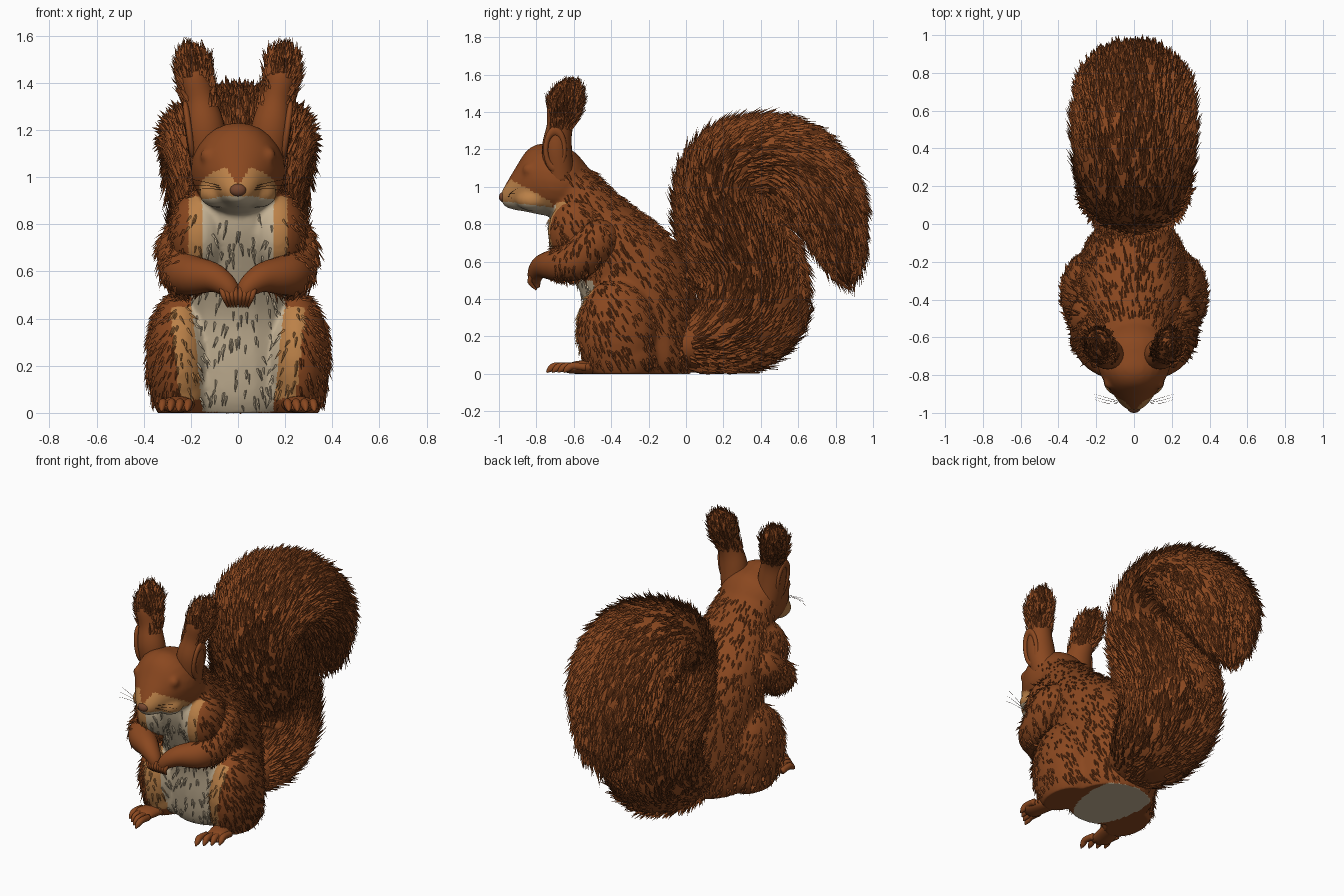
import bpy, bmesh, math, random
from mathutils import Vector, Matrix

random.seed(4)
if "Cube" in bpy.data.objects:
    bpy.data.objects.remove(bpy.data.objects["Cube"])


def material(name, rgb):
    m = bpy.data.materials.new(name)
    m.use_nodes = True
    m.diffuse_color = (*rgb, 1)
    bsdf = m.node_tree.nodes["Principled BSDF"]
    bsdf.inputs["Base Color"].default_value = (*rgb, 1)
    bsdf.inputs["Roughness"].default_value = 0.9
    return m


RUST, CREAM, TAN, DARK, NOSE = range(5)
MATS = [material("rust fur", (0.255, 0.064, 0.014)), material("cream fur", (0.56, 0.45, 0.3)),
        material("tan fur", (0.5, 0.22, 0.065)), material("dark whisker", (0.05, 0.018, 0.007)),
        material("nose brown", (0.19, 0.065, 0.03))]
X, Y, Z = Vector((1, 0, 0)), Vector((0, 1, 0)), Vector((0, 0, 1))


def spline(rings, steps=5):
    """Smooth curve through rings of (x, y, z, half width, half depth)."""
    out = []
    for i in range(len(rings) - 1):
        a, b, c, d = (rings[min(max(i + k, 0), len(rings) - 1)] for k in (-1, 0, 1, 2))
        for s in range(steps):
            t = s / steps
            out.append([0.5 * (2 * q + (r - p) * t + (2 * p - 5 * q + 4 * r - w) * t * t
                               + (3 * q - p - 3 * r + w) * t ** 3)
                        for p, q, r, w in zip(a, b, c, d)])
    return out + [list(rings[-1])]


def loft(bm, rings, axes=None, sides=24):
    """Skin elliptical rings along a spline, with fixed or path-following axes."""
    path = spline(rings)
    loops = []
    for i, r in enumerate(path):
        if axes:
            u, v = axes
        else:
            t = Vector(path[min(i + 1, len(path) - 1)][:3]) - Vector(path[max(i - 1, 0)][:3])
            t.normalize()
            u = (X - t * t.x).normalized()
            v = t.cross(u)
        loops.append([bm.verts.new(Vector(r[:3]) + u * (math.cos(a) * r[3]) + v * (math.sin(a) * r[4]))
                      for a in (2 * math.pi * k / sides for k in range(sides))])
    for p, q in zip(loops, loops[1:]):
        for k in range(sides):
            n = (k + 1) % sides
            bm.faces.new((p[k], p[n], q[n], q[k]))
    bm.faces.new(loops[0])
    bm.faces.new(loops[-1])


def ball(bm, centre, radii):
    bmesh.ops.create_uvsphere(bm, u_segments=24, v_segments=14, radius=1,
                              matrix=Matrix.Translation(centre) @ Matrix.Diagonal((*radii, 1)))


def finish(bm, name, mat=RUST, smooth=True):
    if smooth:
        bmesh.ops.recalc_face_normals(bm, faces=bm.faces[:])
    me = bpy.data.meshes.new(name)
    for m in MATS:
        me.materials.append(m)
    bm.to_mesh(me)
    bm.free()
    ob = bpy.data.objects.new(name, me)
    bpy.context.collection.objects.link(ob)
    for p in me.polygons:
        p.use_smooth = smooth
        if smooth:
            p.material_index = mat
    return ob


def flatten_base(ob):
    for v in ob.data.vertices:
        v.co.z = max(v.co.z, 0)
    ob.data.update()


def fur(ob, count, length, width, lift, flow, allowed):
    """Scatter thin three-sided tufts, coloured like the skin, lying along the flow."""
    faces = [p for p in ob.data.polygons if len(p.vertices) == 4 and allowed(p.center, p.normal)]
    bm = bmesh.new()
    for p in random.choices(faces, [f.area for f in faces], k=count):
        a, b, c, d = (ob.data.vertices[i].co for i in p.vertices)
        s = random.random()
        root = a.lerp(b, s).lerp(d.lerp(c, s), random.random())
        n = p.normal
        g = flow(root)
        g = g - n * g.dot(n)
        if g.length < 0.05:
            continue
        g.normalize()
        side = n.cross(g)
        g = (g + side * random.uniform(-0.2, 0.2) + n * lift * random.uniform(0.6, 1.4)).normalized()
        tip = root + g * length * random.uniform(0.65, 1.2)
        tip.z = max(tip.z, 0.003)
        ring = [bm.verts.new(root + side * width - n * 0.004), bm.verts.new(root + n * width * 0.6),
                bm.verts.new(root - side * width - n * 0.004)]
        top = bm.verts.new(tip)
        for k in range(3):
            bm.faces.new((ring[k], ring[(k + 1) % 3], top)).material_index = p.material_index
    return finish(bm, ob.name + "_fur", smooth=False)


# Body: torso, head, shoulders and haunches fused into one skin
bm = bmesh.new()
loft(bm, [(0, y, z, w, d) for y, z, w, d in (
    (-.22, -.05, .2, .22), (-.23, .05, .27, .27), (-.24, .2, .28, .29), (-.25, .4, .28, .305),
    (-.31, .58, .28, .325), (-.41, .76, .26, .3), (-.53, .92, .21, .21), (-.62, 1.05, .17, .16),
    (-.68, 1.15, .1, .1))], (X, Y))
loft(bm, [(0, y, z, w, h) for y, z, w, h in (
    (-.52, 1, .1, .1), (-.6, 1.02, .18, .17), (-.7, 1.03, .2, .19), (-.78, 1.04, .185, .19),
    (-.85, 1.03, .15, .165), (-.91, .99, .105, .115), (-.96, .955, .065, .065),
    (-.985, .945, .03, .03))], (X, Z))
for s in (1, -1):
    ball(bm, (s * .25, -.37, .23), (.14, .215, .28))
    ball(bm, (s * .24, -.35, .1), (.13, .2, .16))
    ball(bm, (s * .165, -.585, .76), (.125, .155, .18))
    ball(bm, (s * .13, -.84, 1.09), (.03, .035, .035))
    ball(bm, (s * .085, -.82, .93), (.08, .09, .06))
raw = finish(bm, "body_shape")
mod = raw.modifiers.new("Fuse", 'REMESH')
mod.mode, mod.voxel_size = 'VOXEL', 0.012
mod = raw.modifiers.new("Soften", 'SMOOTH')
mod.iterations = 6
skin = bpy.data.meshes.new_from_object(raw.evaluated_get(bpy.context.evaluated_depsgraph_get()))
bpy.data.objects.remove(raw)
body = bpy.data.objects.new("body", skin)
bpy.context.collection.objects.link(body)
flatten_base(body)


def coat(c, n):
    x = abs(c.x)
    if c.y < -.72 and c.z > .84:
        if c.z < .925 - (c.y + 1) * .12:
            return CREAM
        return TAN if c.z < 1.03 - (c.y + .92) * .55 and x > .6 * (c.z - .96) else RUST
    if c.z < .01 and n.z < -.7:
        return CREAM if (x / .18) ** 2 + ((c.y + .17) / .32) ** 2 < 1 else RUST
    chest = c.z > .5
    if c.y < -.42 and c.z < .92 and n.y < (-.4 if chest else -.25):
        edge = .155 if chest else .15 + .1 * c.z
        if x < edge:
            return CREAM
        if x < edge + (.055 if chest else .09) and c.z > .06 and not .45 < c.z < .6:
            return TAN
    return RUST


for p in skin.polygons:
    p.use_smooth = True
    p.material_index = coat(p.center, p.normal)
fur(body, 2100, .05, .007, .33, lambda p: Vector((0, .55, -1)),
    lambda c, n: c.z > .03 and not (c.y < -.66 and c.z > .84) and c.z < 1.1
    and not (n.y < -.5 and abs(c.x) < .25 and random.random() < .55))

# Tail: a thick plume rising, curling over and hanging behind
rings = [(0, y, z, w, d) for y, z, w, d in (
    (-.04, .14, .17, .12), (.17, .2, .25, .22), (.31, .33, .27, .31), (.34, .52, .27, .3),
    (.24, .75, .28, .28), (.17, .95, .27, .23), (.24, 1.11, .295, .22), (.42, 1.17, .315, .21),
    (.6, 1.1, .315, .22), (.735, .93, .29, .21), (.81, .73, .22, .15), (.85, .58, .14, .09),
    (.87, .5, .04, .03))]
bm = bmesh.new()
loft(bm, rings, sides=36)
tail = finish(bm, "tail")
flatten_base(tail)
line = [Vector(r[:3]) for r in spline(rings)]


def along_tail(p):
    q = Vector((0, p.y, p.z))
    i = min(range(len(line) - 1), key=lambda k: (line[k] - q).length_squared)
    return (line[i + 1] - line[max(i - 1, 0)]).normalized()


fur(tail, 5000, .1, .013, .36, along_tail, lambda c, n: c.z > .004 and (c.y > .02 or c.z > .5))

# Nose
bm = bmesh.new()
ball(bm, (0, -.975, .945), (.035, .025, .028))
finish(bm, "nose", NOSE)

# Paired limbs, ears and whiskers
for s, label in ((1, "left_"), (-1, "right_")):
    bm = bmesh.new()
    loft(bm, [(s * x, y, z, r, r) for x, y, z, r in (
        (.16, -.42, .76, .08), (.215, -.48, .71, .12), (.225, -.59, .61, .11), (.2, -.69, .585, .088),
        (.11, -.765, .575, .064), (.05, -.8, .54, .047), (.025, -.805, .5, .034), (.02, -.79, .46, .01))])
    for k in range(4):
        fx = s * (.012 + .02 * k)
        loft(bm, [(fx, -.825, .53, .011, .011), (fx * .8, -.835, .49, .012, .012),
                  (fx * .6, -.8, .45, .005, .005)], sides=8)
    fur(finish(bm, label + "arm"), 260, .05, .007, .36, lambda p: Vector((0, .1, -1)),
        lambda c, n: c.y > -.72 and abs(c.x) > .12)

    # Foot with toes stepping back towards the outside
    bm = bmesh.new()
    loft(bm, [(s * x, y, z, w, h) for x, y, z, w, h in (
        (.2, -.3, .03, .05, .03), (.23, -.45, .035, .055, .035), (.26, -.57, .035, .065, .035),
        (.265, -.62, .03, .06, .028), (.26, -.65, .025, .04, .015))], (X, Z))
    for k in range(4):
        fx, y = .21 + .036 * k, .03 * k - .025
        loft(bm, [(s * fx, -.6 + y, .035, .018, .02), (s * fx, -.67 + y, .042, .019, .02),
                  (s * (fx + .004), -.7 + y, .026, .016, .018),
                  (s * (fx + .006), -.72 + y, .008, .004, .004)], sides=10)
    flatten_base(finish(bm, label + "foot"))

    bm = bmesh.new()
    loft(bm, [(s * x, y, z, w, d) for x, y, z, w, d in (
        (.12, -.67, 1.03, .075, .075), (.14, -.69, 1.2, .085, .08), (.16, -.675, 1.32, .068, .07),
        (.183, -.655, 1.42, .072, .088), (.19, -.625, 1.49, .068, .075), (.192, -.605, 1.53, .045, .05),
        (.192, -.6, 1.55, .006, .006))])
    fur(finish(bm, label + "ear"), 420, .062, .009, .38, lambda p: Vector((s * .15, .25, 1)),
        lambda c, n: c.z > 1.3 and (n.y > -.75 or c.z > 1.42))

    bpy.ops.mesh.primitive_torus_add(major_radius=.05, minor_radius=.013, major_segments=24,
                                     minor_segments=8, location=(s * .208, -.7, 1.2),
                                     rotation=(0, math.radians(90 + 8 * s), 0))
    rim = bpy.context.object
    rim.name, rim.scale = label + "ear_rim", (2, 1, 1)
    rim.data.materials.append(MATS[RUST])
    bpy.ops.object.shade_smooth()

    bm = bmesh.new()
    for k in range(3):
        h = .014 * (k - 1)
        loft(bm, [(s * .05, -.95, .95 + h * .4, .0012, .0012), (s * .14, -.935 + h, .965 + h, .001, .001),
                  (s * .21, -.915 + h, .965 + h * 2, .0005, .0005)], (Y, Z), sides=5)
    finish(bm, label + "whiskers", DARK)
